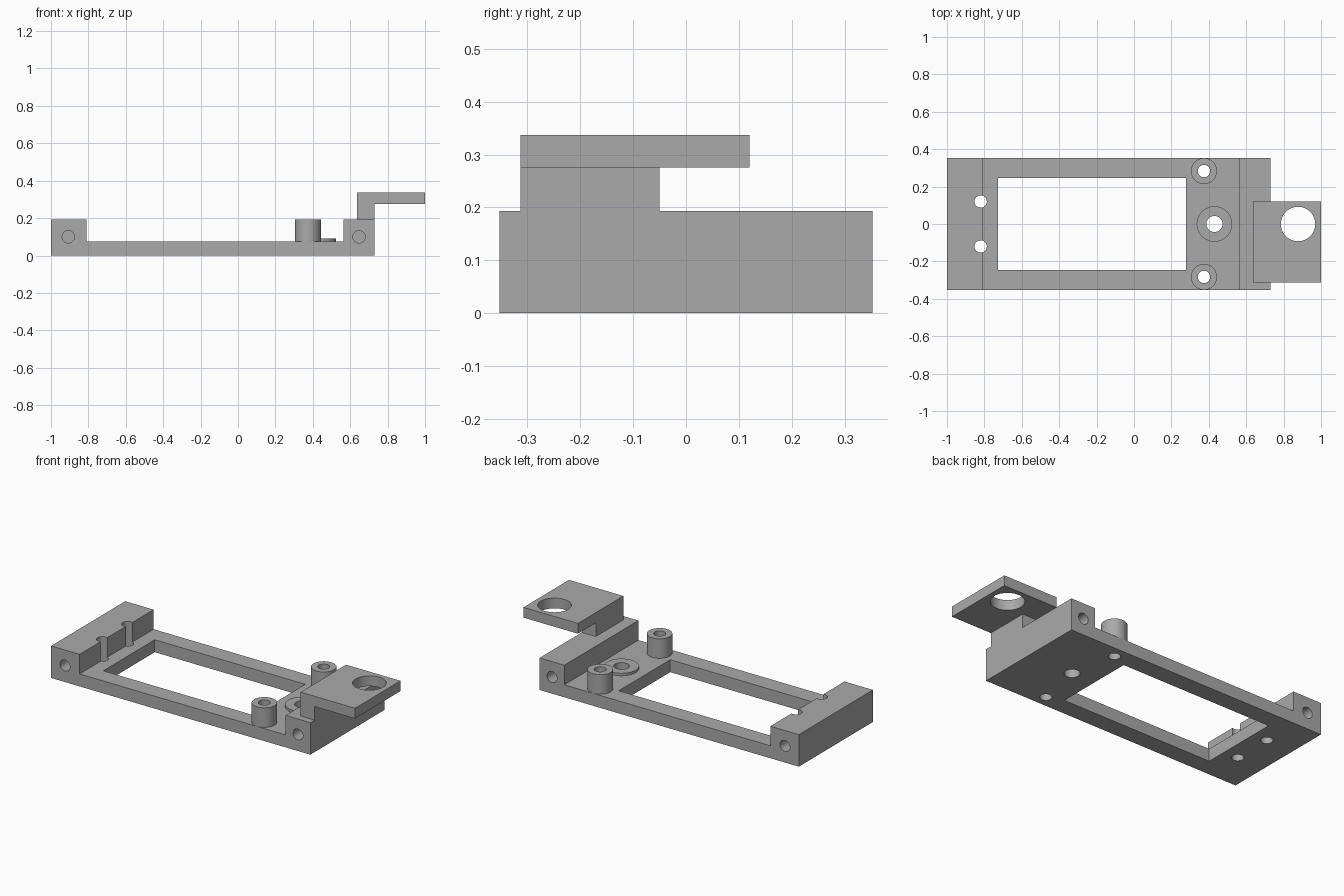
import bpy
import bmesh
from math import radians
from mathutils import Matrix, Vector

if "Cube" in bpy.data.objects:
    bpy.data.objects.remove(bpy.data.objects["Cube"], do_unlink=True)

GREY = (0.4, 0.4, 0.4, 1)
grey = bpy.data.materials.new("plain grey")
grey.use_nodes = True
grey.diffuse_color = GREY
grey.node_tree.nodes["Principled BSDF"].inputs["Base Color"].default_value = GREY

HALF = 0.353       # half depth of the frame
BASE, TOP = 0.075, 0.193   # floor and block heights


def add_box(bm, lo, hi):
    lo, hi = Vector(lo), Vector(hi)
    m = Matrix.Translation((lo + hi) / 2) @ Matrix.Diagonal((*(hi - lo), 1))
    bmesh.ops.create_cube(bm, size=1, matrix=m)


def add_rod(bm, centre, radius, length, along_y=False):
    m = Matrix.Translation(centre)
    if along_y:
        m = m @ Matrix.Rotation(radians(90), 4, "X")
    bmesh.ops.create_cone(bm, cap_ends=True, segments=48, radius1=radius,
                          radius2=radius, depth=length, matrix=m)


def finish(name, bm):
    mesh = bpy.data.meshes.new(name)
    bmesh.ops.recalc_face_normals(bm, faces=bm.faces)
    bm.to_mesh(mesh)
    bm.free()
    mesh.materials.append(grey)
    obj = bpy.data.objects.new(name, mesh)
    bpy.context.collection.objects.link(obj)
    return obj


def carve(obj, cutter):
    mod = obj.modifiers.new("holes", "BOOLEAN")
    mod.operation, mod.solver, mod.object = "DIFFERENCE", "EXACT", cutter
    graph = bpy.context.evaluated_depsgraph_get()
    mesh = bpy.data.meshes.new_from_object(obj.evaluated_get(graph))
    obj.modifiers.clear()
    obj.data = mesh
    bpy.ops.object.select_all(action="DESELECT")
    obj.select_set(True)
    bpy.context.view_layer.objects.active = obj
    bpy.ops.object.shade_smooth_by_angle(angle=radians(30))


# Frame: side profile with a raised block at each end, extruded in depth
bm = bmesh.new()
profile = [(-1, 0), (0.73, 0), (0.73, TOP), (0.565, TOP),
           (0.565, BASE), (-0.81, BASE), (-0.81, TOP), (-1, TOP)]
face = bm.faces.new([bm.verts.new((x, -HALF, z)) for x, z in profile])
side = bmesh.ops.extrude_face_region(bm, geom=[face])["geom"]
bmesh.ops.translate(bm, vec=(0, 2 * HALF, 0),
                    verts=[v for v in side if isinstance(v, bmesh.types.BMVert)])
frame = finish("frame", bm)

# Cutter: window, screw holes, blind side holes and the arm hole
bm = bmesh.new()
add_box(bm, (-0.727, -0.245, -0.1), (0.277, 0.245, 0.3))
add_rod(bm, (0.43, 0, 0.1), 0.043, 0.6)
add_rod(bm, (0.877, 0, 0.3), 0.092, 0.4)
for s in (-1, 1):
    add_rod(bm, (-0.82, s * 0.12, 0.1), 0.033, 0.6)
    add_rod(bm, (0.374, s * 0.283, 0.1), 0.033, 0.6)
    for x in (-0.907, 0.647):
        add_rod(bm, (x, s * HALF, 0.1), 0.033, 0.32, along_y=True)
cutter = finish("hole_cutter", bm)
cutter.hide_render = True

parts = [frame]

# Standoff posts and the low ring between them
for name, x, y, r, top in (("front_post", 0.374, -0.283, 0.0695, TOP),
                           ("back_post", 0.374, 0.283, 0.0695, TOP),
                           ("low_ring", 0.43, 0, 0.095, 0.09)):
    bm = bmesh.new()
    low = BASE - 0.01
    add_rod(bm, (x, y, (low + top) / 2), r, top - low)
    parts.append(finish(name, bm))

# Overhanging arm on its riser
bm = bmesh.new()
add_box(bm, (0.637, -0.313, TOP), (0.73, -0.05, 0.275))
parts.append(finish("arm_riser", bm))
bm = bmesh.new()
add_box(bm, (0.637, -0.313, 0.275), (1, 0.12, 0.337))
parts.append(finish("arm_plate", bm))

for part in parts:
    carve(part, cutter)
bpy.data.objects.remove(cutter, do_unlink=True)
